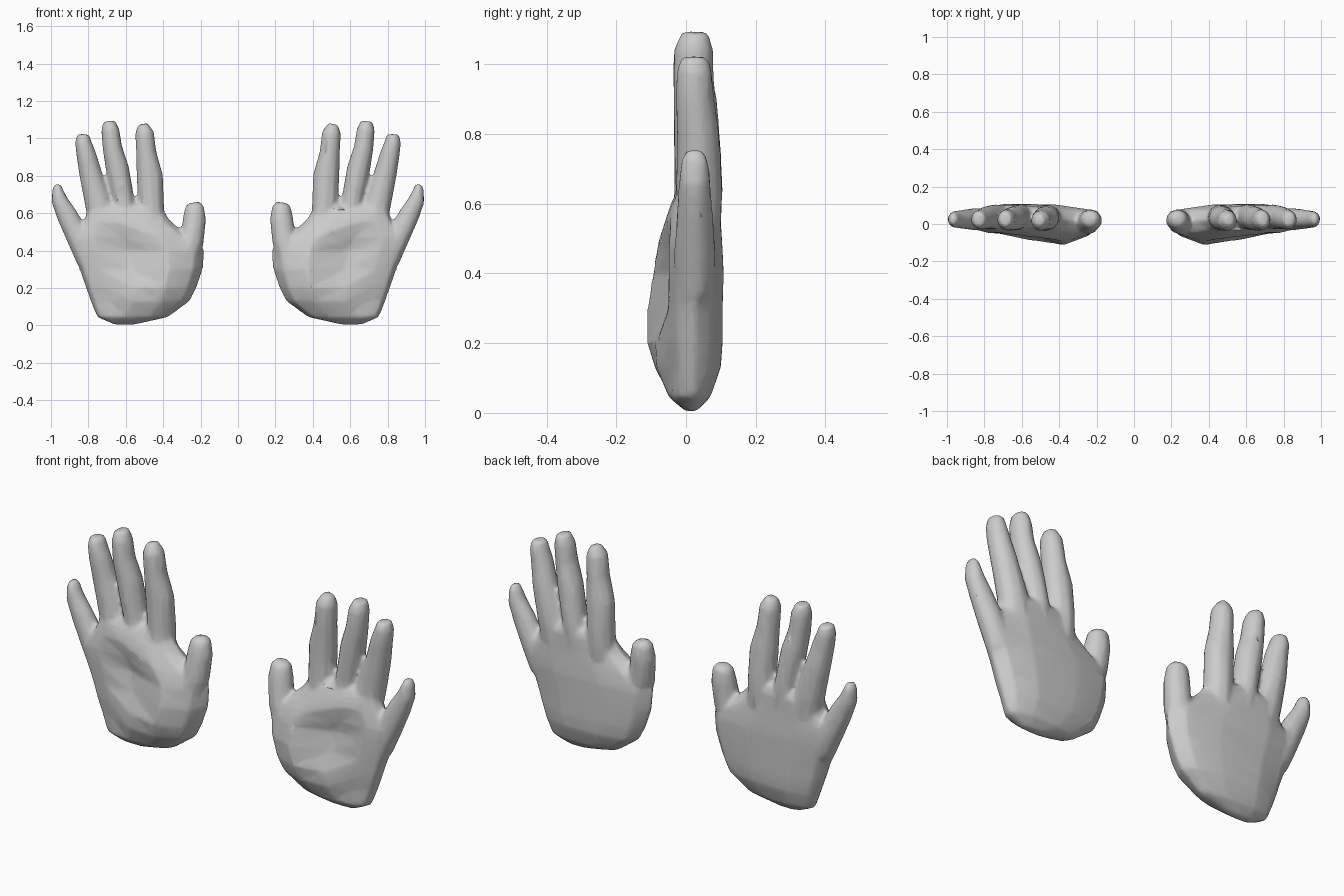
import bpy, bmesh, math
from mathutils import Vector

grey = bpy.data.materials.new("plain_grey")
grey.diffuse_color = (0.6, 0.6, 0.6, 1)

# Palm levels: z, thumb edge x, little-finger edge x, front y (thumb, middle, little), back y
PALM = [
    (0.004, 0.55, 0.66, 0.00, 0.00, 0.00, 0.03),
    (0.045, 0.37, 0.755, -0.045, -0.05, -0.04, 0.07),
    (0.13, 0.255, 0.79, -0.09, -0.085, -0.04, 0.10),
    (0.20, 0.22, 0.815, -0.112, -0.085, -0.05, 0.105),
    (0.30, 0.185, 0.85, -0.112, -0.05, -0.05, 0.105),
    (0.40, 0.175, 0.89, -0.095, -0.03, -0.05, 0.108),
    (0.47, 0.24, 0.89, -0.085, -0.045, -0.05, 0.105),
    (0.55, 0.35, 0.83, -0.06, -0.06, -0.045, 0.10),
    (0.61, 0.395, 0.805, -0.035, -0.04, -0.035, 0.10),
    (0.645, 0.43, 0.74, -0.01, -0.01, -0.01, 0.08),
]

# Finger paths: x, z, half width, y centre, half depth
FINGERS = {
    "thumb": [(0.31, 0.34, 0.10, 0.0, 0.07), (0.245, 0.46, 0.066, 0.01, 0.066),
              (0.233, 0.57, 0.064, 0.02, 0.06), (0.232, 0.635, 0.052, 0.025, 0.05),
              (0.235, 0.657, 0.03, 0.025, 0.03)],
    "index": [(0.46, 0.52, 0.07, 0.03, 0.07), (0.463, 0.64, 0.07, 0.035, 0.07),
              (0.472, 0.80, 0.073, 0.03, 0.066), (0.49, 0.92, 0.056, 0.022, 0.06),
              (0.50, 1.03, 0.052, 0.018, 0.056), (0.508, 1.077, 0.028, 0.018, 0.03)],
    "middle": [(0.585, 0.52, 0.06, 0.03, 0.07), (0.607, 0.64, 0.06, 0.038, 0.07),
               (0.645, 0.84, 0.064, 0.03, 0.066), (0.672, 0.95, 0.054, 0.022, 0.06),
               (0.683, 1.045, 0.05, 0.022, 0.056), (0.69, 1.092, 0.033, 0.025, 0.04)],
    "ring": [(0.71, 0.50, 0.08, 0.03, 0.07), (0.74, 0.63, 0.077, 0.038, 0.068),
             (0.788, 0.81, 0.063, 0.034, 0.062), (0.813, 0.92, 0.054, 0.024, 0.056),
             (0.828, 0.98, 0.045, 0.024, 0.052), (0.828, 1.022, 0.034, 0.024, 0.04)],
    "little": [(0.80, 0.36, 0.07, 0.025, 0.06), (0.855, 0.47, 0.064, 0.026, 0.06),
               (0.912, 0.585, 0.058, 0.025, 0.052), (0.955, 0.67, 0.045, 0.025, 0.046),
               (0.965, 0.725, 0.03, 0.025, 0.04), (0.965, 0.755, 0.018, 0.025, 0.025)],
}


def loft(bm, rings):
    """Skin a list of equal-length point rings and close both ends."""
    rows = [[bm.verts.new(p) for p in ring] for ring in rings]
    n = len(rows[0])
    for a, b in zip(rows, rows[1:]):
        for i in range(n):
            j = (i + 1) % n
            bm.faces.new((a[i], a[j], b[j], b[i]))
    bm.faces.new(rows[0])
    bm.faces.new(rows[-1])


def palm_ring(z, x0, x1, thumb, mid, little, back):
    """Rounded section whose front depth varies across the hand."""
    def at(t, y):
        return Vector((x0 + (x1 - x0) * t, y, z))
    side = 0.02
    return [at(0, side), at(0.08, thumb * 0.55), at(0.28, thumb), at(0.58, mid),
            at(0.82, little), at(0.96, little * 0.5), at(1, side + 0.005),
            at(0.93, back * 0.72), at(0.72, back), at(0.35, back * 0.97),
            at(0.09, back * 0.72)]


def finger_rings(path, sides=10):
    """Elliptical sections set square to the finger's path."""
    pts = [Vector((x, y, z)) for x, z, w, y, d in path]
    rings = []
    for i, (x, z, w, y, d) in enumerate(path):
        along = pts[min(i + 1, len(pts) - 1)] - pts[max(i - 1, 0)]
        across = Vector((along.z, 0, -along.x)).normalized()
        rings.append([pts[i] + across * w * math.cos(a) + Vector((0, d * math.sin(a), 0))
                      for a in (2 * math.pi * (k + 0.5) / sides for k in range(sides))])
    return rings


def build_hand(name, side):
    bm = bmesh.new()
    loft(bm, [palm_ring(*level) for level in PALM])
    for path in FINGERS.values():
        loft(bm, finger_rings(path))
    for v in bm.verts:
        v.co.x *= side
    bmesh.ops.recalc_face_normals(bm, faces=bm.faces[:])
    mesh = bpy.data.meshes.new(name)
    bm.to_mesh(mesh)
    bm.free()
    mesh.materials.append(grey)
    hand = bpy.data.objects.new(name, mesh)
    bpy.context.collection.objects.link(hand)

    # Fuse the palm and fingers into one skin, soften it, then thin the mesh
    fuse = hand.modifiers.new("fuse", 'REMESH')
    fuse.mode = 'VOXEL'
    fuse.voxel_size = 0.011
    fuse.use_smooth_shade = True
    soften = hand.modifiers.new("soften", 'SMOOTH')
    soften.factor = 0.5
    soften.iterations = 6
    thin = hand.modifiers.new("thin", 'DECIMATE')
    thin.ratio = 0.15


build_hand("right_side_hand", 1)
build_hand("left_side_hand", -1)
